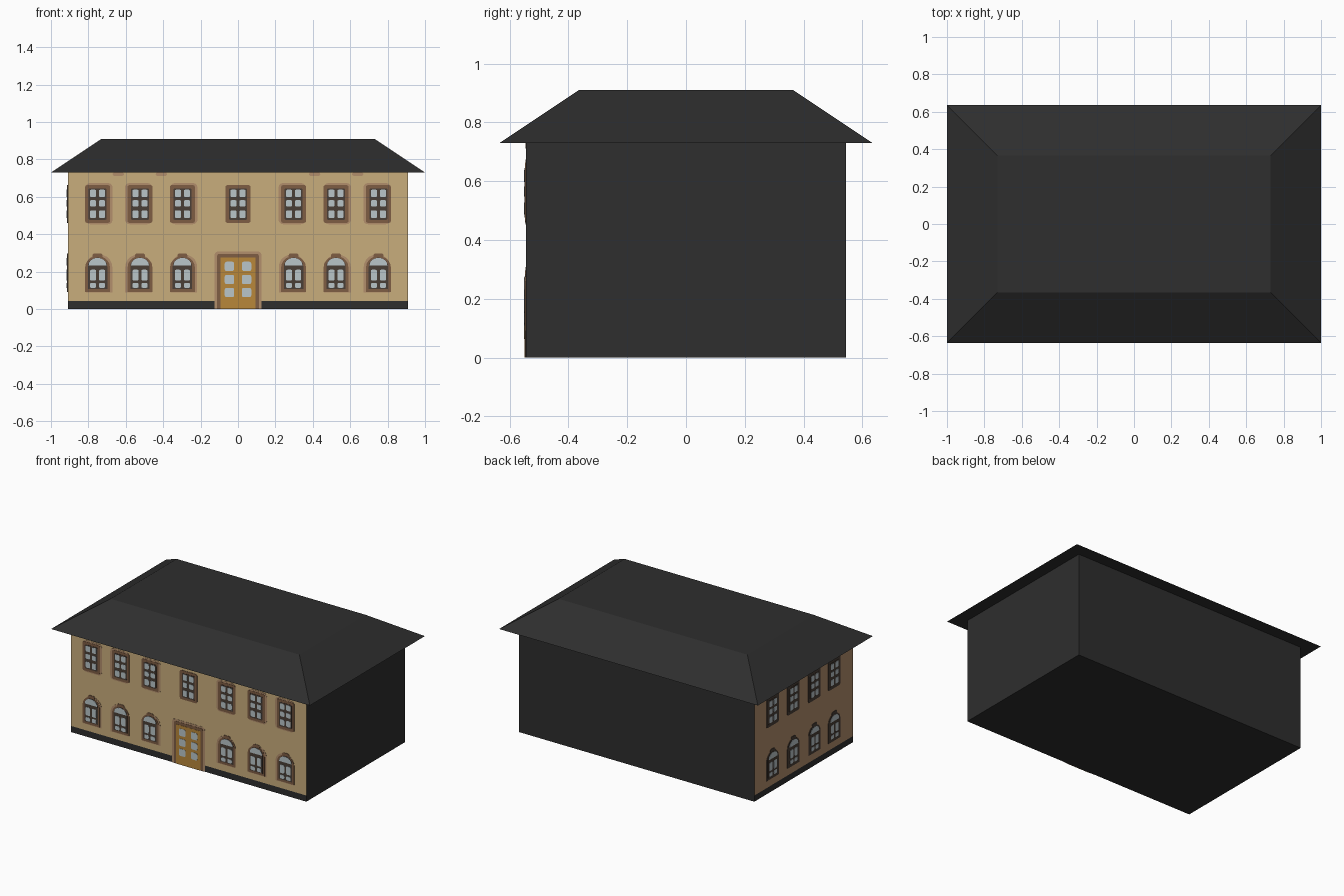
import bpy, bmesh, math

if "Cube" in bpy.data.objects:
    bpy.data.objects.remove(bpy.data.objects["Cube"])

BX, BY, WALL_H = 0.91, 0.545, 0.73


def mat(name, r, g, b):
    lin = [((c / 255 + 0.055) / 1.055) ** 2.4 for c in (r, g, b)]
    m = bpy.data.materials.new(name)
    m.diffuse_color = (*lin, 1)
    m.use_nodes = True
    m.node_tree.nodes["Principled BSDF"].inputs["Base Color"].default_value = m.diffuse_color
    return m


DARK = mat("charcoal", 46, 46, 46)
TAN = mat("tan wall", 201, 174, 124)
CLAY = mat("clay brown", 178, 142, 108)
BROWN = mat("frame brown", 126, 93, 68)
SASH = mat("sash dark brown", 74, 62, 54)
GLASS = mat("pale glass", 186, 198, 202)
DOOR = mat("door ochre", 184, 135, 58)


def finish(name, bm, *mats):
    bmesh.ops.recalc_face_normals(bm, faces=bm.faces[:])
    me = bpy.data.meshes.new(name)
    bm.to_mesh(me)
    bm.free()
    for m in mats:
        me.materials.append(m)
    ob = bpy.data.objects.new(name, me)
    bpy.context.collection.objects.link(ob)
    return ob


# House body: plinth band cut into the wall, colour by facing direction
bm = bmesh.new()
bmesh.ops.create_cube(bm, size=1)
for v in bm.verts:
    v.co = (v.co.x * 2 * BX, v.co.y * 2 * BY, (v.co.z + 0.5) * WALL_H)
bmesh.ops.bisect_plane(bm, geom=bm.verts[:] + bm.edges[:] + bm.faces[:],
                       plane_co=(0, 0, 0.043), plane_no=(0, 0, 1))
bm.normal_update()
for f in bm.faces:
    if f.calc_center_median().z > 0.043:
        if f.normal.y < -0.9:
            f.material_index = 1
        elif f.normal.x < -0.9:
            f.material_index = 2
finish("house_body", bm, DARK, TAN, CLAY)

# Hipped roof with a flat top and flat soffit
bm = bmesh.new()
rings = [[bm.verts.new((sx * x, sy * y, z)) for sx, sy in ((-1, -1), (1, -1), (1, 1), (-1, 1))]
         for x, y, z in ((1.0, 0.635, 0.73), (0.73, 0.365, 0.91))]
for ring in rings:
    bm.faces.new(ring)
for i in range(4):
    j = (i + 1) % 4
    bm.faces.new((rings[0][i], rings[0][j], rings[1][j], rings[1][i]))
finish("roof", bm, DARK)


# Outlines on a wall, as (u, z) points
def rounded(u, z0, z1, hw, r, foot=False):
    pts = []
    for cu, cz, a0 in ((u + hw - r, z1 - r, 0), (u - hw + r, z1 - r, 90),
                       (u - hw + r, z0 + r, 180), (u + hw - r, z0 + r, 270)):
        if foot and a0 >= 180:
            pts.append((u - hw if a0 == 180 else u + hw, z0))
            continue
        for k in range(4):
            a = math.radians(a0 + 30 * k)
            pts.append((cu + r * math.cos(a), cz + r * math.sin(a)))
    return pts


def arched(u, z0, spring, top, hw):
    arc = [(u + hw * math.cos(math.pi * k / 10), spring + (top - spring) * math.sin(math.pi * k / 10))
           for k in range(11)]
    return arc + [(u - hw, z0), (u + hw, z0)]


def front(u, z, d):
    return (u, -BY - d, z)


def left(u, z, d):
    return (-BX - d, -u, z)


def plates(name, place, depth, material, outlines):
    """Thin plates standing out of a wall, one object per colour layer."""
    bm = bmesh.new()
    for pts in outlines:
        n = len(pts)
        back = [bm.verts.new(place(u, z, 0)) for u, z in pts]
        face = [bm.verts.new(place(u, z, depth)) for u, z in pts]
        bm.faces.new(back)
        bm.faces.new(face)
        for i in range(n):
            j = (i + 1) % n
            bm.faces.new((back[i], back[j], face[j], face[i]))
    finish(name, bm, material)


def windows(side, place, upper, lower, frame_mat):
    frames, sashes, panes = [], [], []
    for u in upper:
        frames.append(rounded(u, 0.46, 0.663, 0.067, 0.012))
        sashes.append(rounded(u, 0.477, 0.645, 0.049, 0.008))
        for s in (-0.024, 0.024):
            for z0, z1 in ((0.486, 0.528), (0.548, 0.582), (0.598, 0.638)):
                panes.append(rounded(u + s, z0, z1, 0.017, 0.008))
    for u in lower:
        frames.append(arched(u, 0.092, 0.225, 0.283, 0.066))
        frames.append(rounded(u, 0.25, 0.297, 0.027, 0.012))
        sashes.append(arched(u, 0.107, 0.228, 0.275, 0.052))
        panes.append(arched(u, 0.232, 0.236, 0.273, 0.047))
        for s in (-0.024, 0.024):
            for z0, z1 in ((0.113, 0.14), (0.152, 0.21)):
                panes.append(rounded(u + s, z0, z1, 0.017, 0.008))
    plates(side + "_window_frames", place, 0.003, frame_mat, frames)
    plates(side + "_window_sashes", place, 0.0045, SASH, sashes)
    plates(side + "_window_panes", place, 0.006, GLASS, panes)


# Windows on the front and left walls
cols = [s * x for s in (-1, 1) for x in (0.297, 0.524, 0.751)]
windows("front", front, cols + [0], cols, BROWN)
windows("left", left, (-0.345, -0.116, 0.116, 0.335), (-0.345, -0.116, 0.116, 0.335), SASH)

# Pale stain around the front windows and door, and spots below the eaves
stain = [rounded(0, 0, 0.308, 0.126, 0.02, True)]
for u in cols:
    shift = math.copysign(0.008, u) * (1 if abs(abs(u) - 0.524) < 0.01 else -1)
    stain.append(rounded(u + shift, 0.453, 0.674, 0.073, 0.025))
    stain.append(arched(u + shift, 0.088, 0.225, 0.292, 0.071))
for u in (-0.64, -0.41, 0.41, 0.64):
    stain.append(rounded(u, 0.712, 0.73, 0.03, 0.008))
plates("front_trim_stain", front, 0.0015, CLAY, stain)

# Front door
plates("door_frame", front, 0.003, BROWN, [rounded(0, 0, 0.295, 0.112, 0.012, True)])
plates("door_leaves", front, 0.0045, DOOR, [rounded(0, 0, 0.275, 0.094, 0.004, True)])
plates("door_panes", front, 0.006, GLASS,
       [rounded(s * 0.046, z, z + 0.05, 0.025, 0.01) for s in (-1, 1) for z in (0.063, 0.133, 0.203)])
